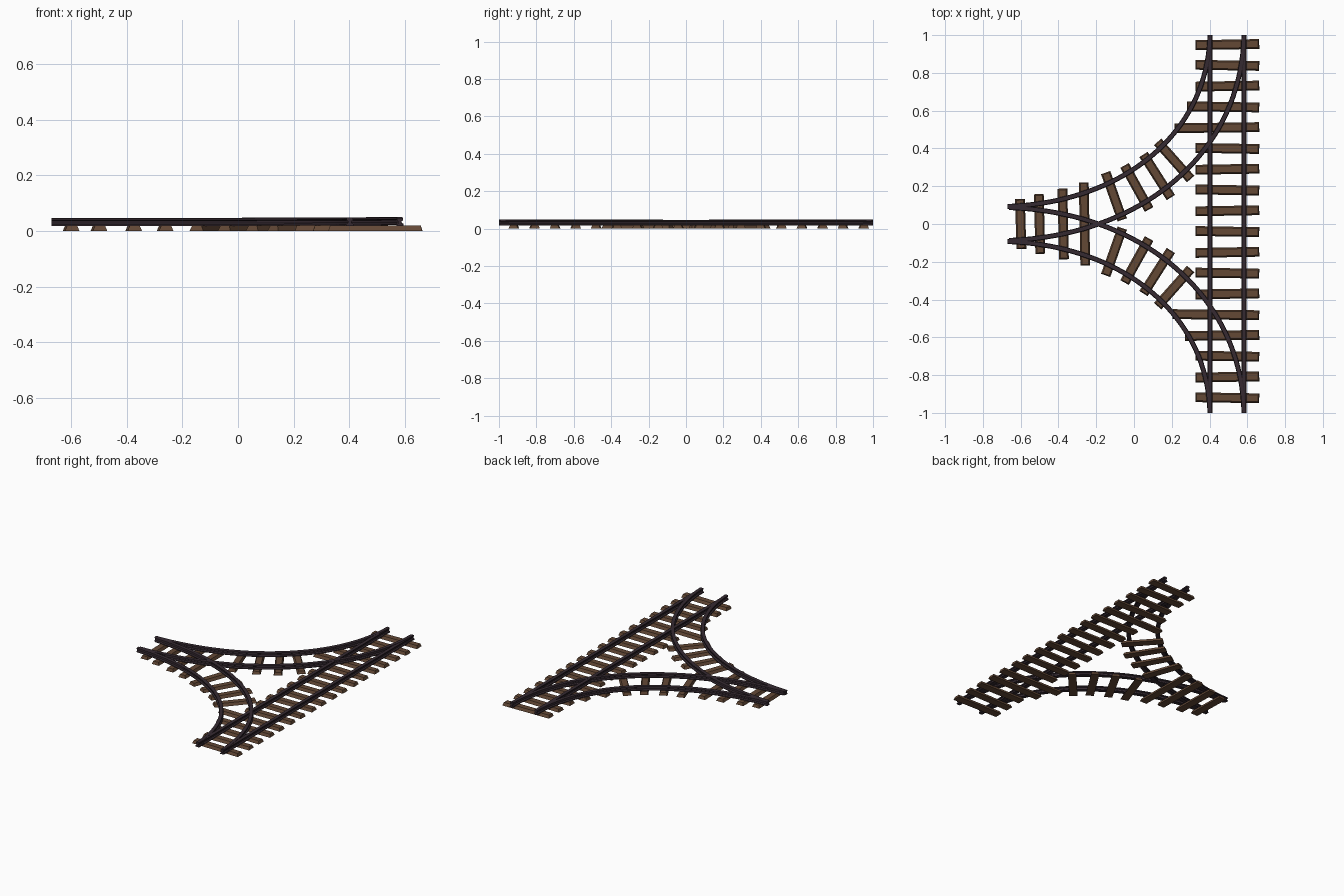
import bpy, bmesh
from mathutils import Vector
from mathutils.geometry import interpolate_bezier

cube = bpy.data.objects.get("Cube")
if cube:
    bpy.data.objects.remove(cube, do_unlink=True)


def material(name, colour):
    m = bpy.data.materials.new(name)
    m.use_nodes = True
    m.diffuse_color = colour
    m.node_tree.nodes["Principled BSDF"].inputs["Base Color"].default_value = colour
    return m


WOOD = material("brown wood", (0.125, 0.065, 0.036, 1))
STEEL = material("dark steel", (0.036, 0.023, 0.031, 1))


def finish(bm, name, mat):
    bmesh.ops.recalc_face_normals(bm, faces=bm.faces)
    mesh = bpy.data.meshes.new(name)
    bm.to_mesh(mesh)
    bm.free()
    mesh.materials.append(mat)
    obj = bpy.data.objects.new(name, mesh)
    bpy.context.collection.objects.link(obj)
    return obj


# Half of the rail cross-section: foot, web and head (sideways, height)
HALF = [(0.013, 0.0), (0.013, 0.005), (0.006, 0.010), (0.006, 0.018),
        (0.011, 0.021), (0.011, 0.027), (0.008, 0.029)]
PROFILE = HALF + [(-s, h) for s, h in reversed(HALF)]


def side_vectors(path):
    sides = []
    for i in range(len(path)):
        t = path[min(i + 1, len(path) - 1)] - path[max(i - 1, 0)]
        sides.append(Vector((t.y, -t.x, 0)).normalized())
    return sides


def rail(name, path):
    bm = bmesh.new()
    rings = [[bm.verts.new(p + n * s + Vector((0, 0, h))) for s, h in PROFILE]
             for p, n in zip(path, side_vectors(path))]
    count = len(PROFILE)
    for a, b in zip(rings, rings[1:]):
        for i in range(count):
            j = (i + 1) % count
            bm.faces.new((a[i], a[j], b[j], b[i]))
    bm.faces.new(rings[0])
    bm.faces.new(rings[-1])
    obj = finish(bm, name, STEEL)
    bpy.ops.object.select_all(action="DESELECT")
    obj.select_set(True)
    bpy.context.view_layer.objects.active = obj
    bpy.ops.object.shade_smooth_by_angle(angle=0.5)


def sleeper(name, start, end):
    # Beam with tapered sides, running between two points on the ground
    a, b = Vector((*start, 0)), Vector((*end, 0))
    along = (b - a).normalized()
    across = Vector((-along.y, along.x, 0))
    bm = bmesh.new()
    rings = []
    for z, half, inset in ((0, 0.026, 0), (0.019, 0.018, 0.006)):
        p, q = a + along * inset, b - along * inset
        rings.append([bm.verts.new(c + across * w + Vector((0, 0, z)))
                      for c, w in ((p, -half), (q, -half), (q, half), (p, half))])
    low, high = rings
    bm.faces.new(low)
    bm.faces.new(high)
    for i in range(4):
        j = (i + 1) % 4
        bm.faces.new((low[i], low[j], high[j], high[i]))
    finish(bm, name, WOOD)


# Straight rails
BASE = 0.017
for name, x in (("straight_rail_inner", 0.402), ("straight_rail_outer", 0.582)):
    rail(name, [Vector((x, -1, BASE)), Vector((x, 1, BASE))])

# Curved rails: one Bezier, a second at gauge distance, both mirrored
outer = interpolate_bezier(Vector((-0.67, 0.093, 0)), Vector((-0.07, 0.113, 0)),
                           Vector((0.39, 0.47, 0)), Vector((0.402, 1, 0)), 40)
inner = [p + n * 0.18 for p, n in zip(outer, side_vectors(outer))]
for side, sign in (("back", 1), ("front", -1)):
    for label, points in (("outer", outer), ("inner", inner)):
        path = [Vector((p.x, p.y * sign, BASE + 0.001 + 0.004 * max(0, p.x + 0.1)))
                for p in points]
        rail(f"{side}_curved_rail_{label}", path)

# Sleepers under the straight track, longer where the curves join
LONG = {3: 0.28, 4: 0.215, 13: 0.205, 14: 0.27}
for i in range(18):
    y = 0.95 - i * 0.11
    skew = 0.003 * (-1) ** i
    sleeper(f"straight_sleeper_{i + 1}", (LONG.get(i, 0.325), y - skew), (0.663, y + skew))

# Sleepers under the shared end
for i, (x, reach) in enumerate(((-0.6, 0.132), (-0.5, 0.158), (-0.375, 0.187), (-0.262, 0.22))):
    sleeper(f"end_sleeper_{i + 1}", (x + 0.004, -reach), (x - 0.004, reach))

# Sleepers under each curve
CURVED = [((-0.15, 0.272), (-0.062, 0.022)), ((-0.05, 0.31), (0.08, 0.077)),
          ((0.05, 0.368), (0.195, 0.14)), ((0.125, 0.435), (0.3, 0.238))]
for side, sign in (("back", 1), ("front", -1)):
    for i, (a, b) in enumerate(CURVED):
        sleeper(f"{side}_curve_sleeper_{i + 1}", (a[0], a[1] * sign), (b[0], b[1] * sign))
